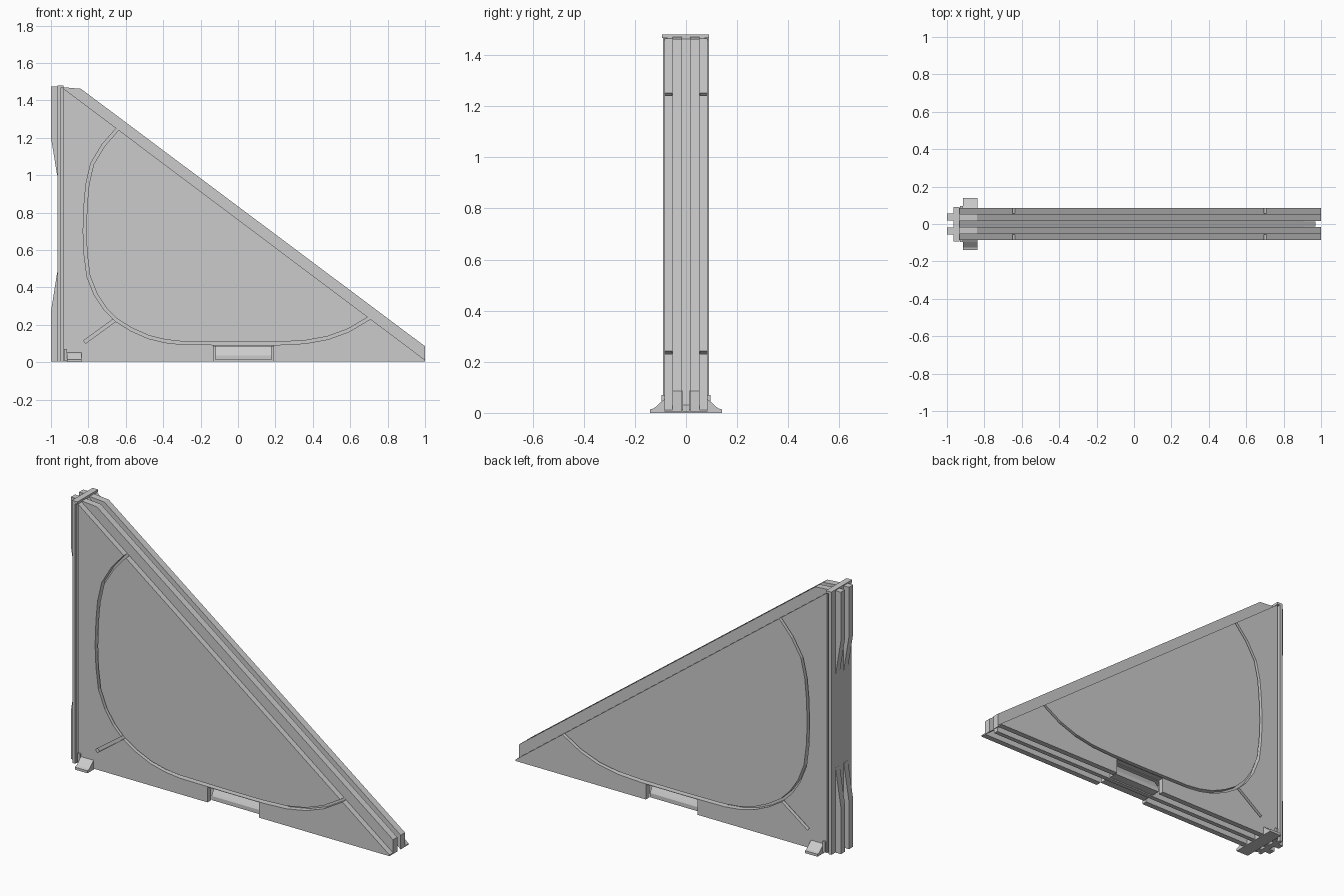
import bpy, bmesh
from mathutils import Vector

if "Cube" in bpy.data.objects:
    bpy.data.objects.remove(bpy.data.objects["Cube"])


def prism(name, pts, lo, hi, axis='Y'):
    """Extrude a 2D profile: (x, z) along Y, or (y, z) along X."""
    bm = bmesh.new()
    if axis == 'Y':
        co = [(a, lo, b) for a, b in pts]
        move = (0, hi - lo, 0)
    else:
        co = [(lo, a, b) for a, b in pts]
        move = (hi - lo, 0, 0)
    face = bm.faces.new([bm.verts.new(c) for c in co])
    ext = bmesh.ops.extrude_face_region(bm, geom=[face])
    verts = [v for v in ext['geom'] if isinstance(v, bmesh.types.BMVert)]
    bmesh.ops.translate(bm, verts=verts, vec=move)
    bmesh.ops.recalc_face_normals(bm, faces=bm.faces)
    mesh = bpy.data.meshes.new(name)
    bm.to_mesh(mesh)
    bm.free()
    ob = bpy.data.objects.new(name, mesh)
    bpy.context.collection.objects.link(ob)
    return ob


def box(name, x0, x1, y0, y1, z0, z1):
    return prism(name, [(x0, z0), (x1, z0), (x1, z1), (x0, z1)], y0, y1)


def pair(name, pts, lo, hi):
    """Mirrored front and back copies of one profile."""
    return [prism(name + "_front", pts, -hi, -lo), prism(name + "_back", pts, lo, hi)]


def ribbon(path, width):
    """Closed outline of a constant-width strip around a path."""
    p = [Vector(q) for q in path]
    left, right = [], []
    for i, q in enumerate(p):
        d = (p[min(i + 1, len(p) - 1)] - p[max(i - 1, 0)]).normalized()
        n = Vector((-d.y, d.x)) * width / 2
        left.append(q + n)
        right.append(q - n)
    return [tuple(v) for v in left + right[::-1]]


def cut(target, cutter):
    mod = target.modifiers.new("groove", 'BOOLEAN')
    mod.operation = 'DIFFERENCE'
    mod.solver = 'EXACT'
    mod.object = cutter
    cutter.hide_render = True
    bpy.context.view_layer.objects.active = target
    bpy.ops.object.modifier_apply(modifier=mod.name)
    bpy.data.objects.remove(cutter)


Z0 = 0.005

# Triangular side panels, notched at the bottom
panel = [(-0.935, Z0), (-0.13, Z0), (-0.13, 0.09), (0.19, 0.09), (0.19, Z0),
         (1, Z0), (1, 0.012), (-0.935, 1.465)]
panels = pair("side_panel", panel, 0.053, 0.085)

# Curved border groove and short corner groove on both panels
arc = [(-0.60, 1.285), (-0.65, 1.24), (-0.72, 1.16), (-0.78, 1.06), (-0.805, 0.95),
       (-0.815, 0.84), (-0.82, 0.70), (-0.815, 0.58), (-0.80, 0.46), (-0.76, 0.36),
       (-0.71, 0.285), (-0.65, 0.225), (-0.57, 0.175), (-0.48, 0.135),
       (-0.39, 0.113), (-0.30, 0.103), (0.0, 0.1), (0.22, 0.101), (0.36, 0.108),
       (0.48, 0.13), (0.59, 0.17), (0.70, 0.235), (0.75, 0.27)]
spoke = [(-0.655, 0.228), (-0.82, 0.108)]
for ob, s in zip(panels, (-1, 1)):
    for path, width, depth in ((arc, 0.016, 0.03), (spoke, 0.018, 0.02)):
        lo, hi = sorted((s * (0.085 - depth), s * 0.12))
        cut(ob, prism("groove_cutter", ribbon(path, width), lo, hi))

# Inner core above the open bottom channel, with a thin centre web
prism("core", [(-0.935, 0.085), (0.9, 0.085), (-0.935, 1.463)], -0.053, 0.053)
prism("centre_web", [(-0.935, Z0), (0.97, Z0), (0.97, 0.03), (0.89, 0.09), (-0.935, 0.09)],
      -0.013, 0.013)

# Twin rails along the sloping edge
rail = [(1, Z0), (1, 0.085), (-0.84, 1.462), (-0.935, 1.47), (-0.935, 1.455)]
pair("slope_rail", rail, 0.015, 0.053)

# Hinge block showing in the bottom notch
prism("hinge_block", [(-0.062, 0.012), (0.062, 0.012), (0.062, 0.035), (0.055, 0.048),
                      (0.03, 0.09), (-0.03, 0.09), (-0.055, 0.048), (-0.062, 0.035)],
      -0.12, 0.18, 'X')

# Upright edge: neck, wide flange and inner backing strip
box("edge_neck", -0.952, -0.935, -0.072, 0.072, Z0, 1.468)
box("edge_flange", -0.966, -0.948, -0.09, 0.09, Z0, 1.478)
box("top_cap", -0.966, -0.932, -0.093, 0.09, 1.466, 1.48)

# Tapered locking fins at the top and bottom of the upright edge
pair("upper_fin", [(-0.96, 1.475), (-1, 1.475), (-1, 1.2), (-0.967, 1.0), (-0.96, 1.0)],
     0.018, 0.055)
pair("lower_fin", [(-0.96, Z0), (-1, Z0), (-1, 0.27), (-0.967, 0.48), (-0.96, 0.48)],
     0.018, 0.055)

# Foot clip crossing under the corner
prism("foot_clip", [(-0.14, 0), (0.14, 0), (0.14, 0.014), (0.125, 0.018), (0.095, 0.045),
                    (0.08, 0.055), (-0.08, 0.055), (-0.095, 0.045), (-0.125, 0.018),
                    (-0.14, 0.014)], -0.915, -0.837, 'X')
pair("clip_hook", [(-0.93, 0.01), (-0.915, 0.01), (-0.915, 0.07), (-0.93, 0.07)], 0.08, 0.095)
